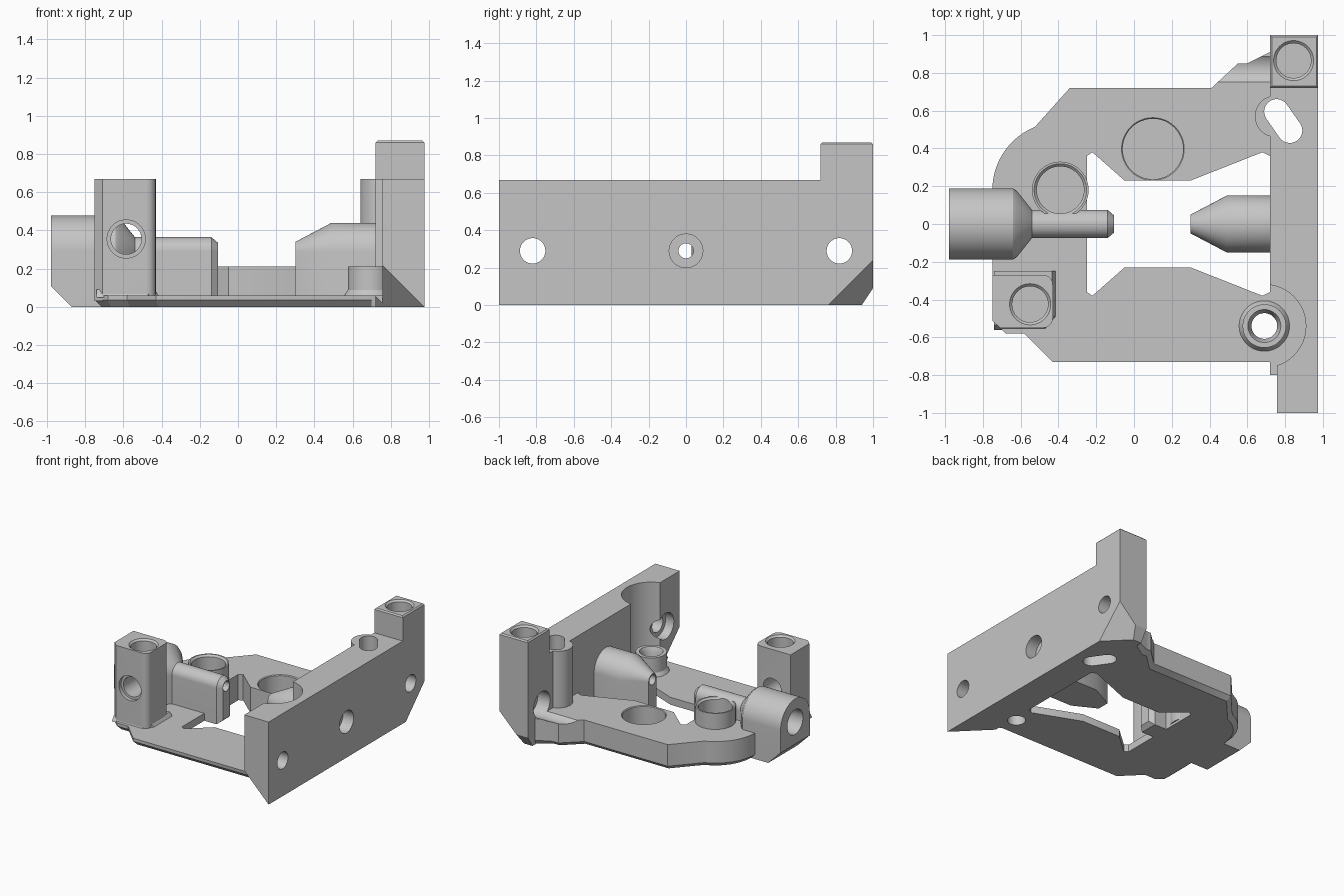
import bpy, bmesh
from math import cos, sin, pi, radians
from mathutils import Vector

if "Cube" in bpy.data.objects:
    bpy.data.objects.remove(bpy.data.objects["Cube"])

grey = bpy.data.materials.new("plain_grey")
grey.use_nodes = True
grey.diffuse_color = (0.56, 0.56, 0.56, 1)
grey.node_tree.nodes["Principled BSDF"].inputs["Base Color"].default_value = (0.56, 0.56, 0.56, 1)


def finish(name, bm):
    bmesh.ops.recalc_face_normals(bm, faces=bm.faces)
    mesh = bpy.data.meshes.new(name)
    bm.to_mesh(mesh)
    bm.free()
    ob = bpy.data.objects.new(name, mesh)
    bpy.context.collection.objects.link(ob)
    mesh.materials.append(grey)
    return ob


def loft(name, rings):
    """Skin a row of equal rings and cap both ends."""
    bm = bmesh.new()
    rows = [[bm.verts.new(p) for p in ring] for ring in rings]
    for a, b in zip(rows, rows[1:]):
        for i in range(len(a)):
            j = (i + 1) % len(a)
            bm.faces.new((a[i], a[j], b[j], b[i]))
    bm.faces.new(rows[0])
    bm.faces.new(rows[-1])
    return finish(name, bm)


def prism(name, outline, z0, z1):
    return loft(name, [[(x, y, z) for x, y in outline] for z in (z0, z1)])


def box(name, lo, hi):
    return prism(name, [(lo[0], lo[1]), (hi[0], lo[1]), (hi[0], hi[1]), (lo[0], hi[1])], lo[2], hi[2])


def rod(name, p, q, r1, r2=None, n=48):
    """Cylinder or cone from p to q."""
    p, q = Vector(p), Vector(q)
    turn = (q - p).to_track_quat('Z', 'Y')
    circle = [turn @ Vector((cos(2 * pi * i / n), sin(2 * pi * i / n), 0)) for i in range(n)]
    return loft(name, [[c * r + o for c in circle] for o, r in ((p, r1), (q, r2 or r1))])


def arch_body(name, sections, axis_z=0.29, n=28):
    """Round-topped body along x; sections are (x, radius, bottom)."""
    rings = []
    for x, r, low in sections:
        ring = [(x, r * cos(pi * i / n), axis_z + r * sin(pi * i / n)) for i in range(n + 1)]
        rings.append(ring + [(x, -r, low), (x, r, low)])
    return loft(name, rings)


def cut(cutter, *targets):
    cutter.hide_render = True
    for ob in targets:
        mod = ob.modifiers.new("cut", 'BOOLEAN')
        mod.operation, mod.solver, mod.object = 'DIFFERENCE', 'EXACT', cutter
        bpy.context.view_layer.objects.active = ob
        bpy.ops.object.modifier_apply(modifier=mod.name)
    bpy.data.objects.remove(cutter)


def socket(x, y, floor, top, r, *targets, rim=0.014):
    """Blind vertical hole with a chamfered mouth."""
    cut(rod("socket_cutter", (x, y, floor), (x, y, top + 0.3), r), *targets)
    cut(rod("rim_cutter", (x, y, top - rim), (x, y, top + rim), r, r + 2 * rim), targets[0])


def edit(ob, action):
    bm = bmesh.new()
    bm.from_mesh(ob.data)
    action(bm)
    bmesh.ops.recalc_face_normals(bm, faces=bm.faces)
    bm.to_mesh(ob.data)
    bm.free()


def bevel_where(ob, rule, size, segments=1):
    def action(bm):
        chosen = [e for e in bm.edges if rule(e.verts[0].co, e.verts[1].co)]
        bmesh.ops.bevel(bm, geom=chosen, offset=size, segments=segments, profile=0.5, affect='EDGES')
    edit(ob, action)


def slice_off(ob, point, normal):
    def action(bm):
        geom = bm.verts[:] + bm.edges[:] + bm.faces[:]
        bmesh.ops.bisect_plane(bm, geom=geom, plane_co=point, plane_no=normal, clear_outer=True)
        bmesh.ops.holes_fill(bm, edges=[e for e in bm.edges if e.is_boundary])
    edit(ob, action)


# Base plate: thick rear half with a rounded corner, thin front half
arc = [(-0.39 + 0.36 * cos(radians(a)), 0.18 + 0.36 * sin(radians(a))) for a in range(112, 181, 4)]
rear_plate = prism("rear_plate", [(0.75, 0), (0.75, 0.91), (0.72, 0.91), (0.6, 0.85), (0.55, 0.85),
                                  (0.41, 0.72), (-0.34, 0.72)] + arc + [(-0.75, 0)], 0, 0.21)
front_plate = prism("front_plate", [(-0.75, 0), (-0.75, -0.51), (-0.68, -0.58), (-0.58, -0.58),
                                    (-0.43, -0.73), (0.7, -0.73), (0.76, -0.73), (0.76, 0)], 0, 0.06)
for plate in (rear_plate, front_plate):
    bevel_where(plate, lambda a, b: max(a.z, b.z) < 0.01 and abs(a.y + b.y) > 0.02
                and (a.x + b.x) / 2 < 0.68, 0.035)

# Central opening, mirrored front to back
half = [(-0.25, 0.36), (-0.22, 0.38), (-0.05, 0.23), (0.3, 0.23), (0.68, 0.38), (0.72, 0.36)]
opening = half + [(x, -y) for x, y in reversed(half)]
cut(prism("opening_cutter", opening, -0.1, 0.5), rear_plate, front_plate)

# Side wall with raised tower and slanted lower corners
side = [(-1, 0), (1, 0), (1, 0.87), (0.72, 0.87), (0.72, 0.67), (-1, 0.67)]
wall = loft("side_wall", [[(x, y, z) for y, z in side] for x in (0.72, 0.975)])
bevel_where(wall, lambda a, b: min(a.z, b.z) > 0.86, 0.01)
slice_off(wall, (0.975, -1, 0), (-1, -1, -1))
slice_off(wall, (0.975, 0.76, 0), (1, 1, -1))
slice_off(wall, (0.975, 0.94, 0), (0, 3, -2))
cut(box("relief_cutter", (0.6, -1.1, -0.1), (0.757, -0.8, 1)), wall)
cut(box("upper_relief_cutter", (0.6, -0.81, 0.06), (0.757, -0.73, 1)), wall)
cut(rod("pocket_cutter", (0.69, -0.54, 0.06), (0.69, -0.54, 1), 0.22), wall)

# Slotted column on the wall
column = rod("slot_column", (0.75, 0.57, 0.02), (0.75, 0.57, 0.67), 0.11)
slot = []
for x, y, start in ((0.755, 0.595, 35), (0.825, 0.495, 215)):
    slot += [(x + 0.066 * cos(radians(start + a)), y + 0.066 * sin(radians(start + a)))
             for a in range(0, 181, 12)]
cut(prism("slot_cutter", slot, -0.1, 1), column, wall, rear_plate)

# Front boss with flared foot
boss = rod("front_boss", (0.69, -0.54, 0.03), (0.69, -0.54, 0.21), 0.115)
foot = rod("boss_foot", (0.69, -0.54, 0.05), (0.69, -0.54, 0.09), 0.14, 0.114)
cut(rod("boss_hole", (0.69, -0.54, -0.1), (0.69, -0.54, 0.5), 0.068), boss, foot, front_plate, wall)
cut(rod("boss_countersink", (0.69, -0.54, 0.17), (0.69, -0.54, 0.22), 0.068, 0.092), boss)

# Corner post with flared foot
post = prism("corner_post", [(-0.75, -0.27), (-0.75, -0.51), (-0.71, -0.55), (-0.43, -0.55),
                             (-0.43, -0.27)], 0.03, 0.67)
bevel_where(post, lambda a, b: abs(a.z - b.z) > 0.3 and a.x > -0.5, 0.05, 5)
post_foot = loft("post_foot", [[(-0.74, -0.25, z), (-0.74, -0.52 - d, z), (-0.47, -0.52 - d, z),
                                (-0.45 + d, -0.49, z), (-0.45 + d, -0.25, z)]
                               for z, d in ((0.05, 0.04), (0.09, 0.015))])
socket(-0.55, -0.425, 0.5, 0.67, 0.095, post)
cut(rod("post_cross_hole", (-0.585, -0.7, 0.355), (-0.585, -0.2, 0.355), 0.08), post)
cut(rod("post_counterbore", (-0.585, -0.7, 0.355), (-0.585, -0.52, 0.355), 0.1), post)

# Stepped left holder and tapered right holder
left_holder = arch_body("left_holder", [(-0.98, 0.188, 0.11), (-0.87, 0.188, 0), (-0.64, 0.188, 0),
                                        (-0.62, 0.175, 0), (-0.54, 0.075, 0), (-0.14, 0.075, 0),
                                        (-0.105, 0.045, 0.03)])
right_holder = arch_body("right_holder", [(0.3, 0.05, 0.03), (0.49, 0.15, 0.03), (0.73, 0.15, 0.03)])
cut(rod("left_counterbore", (-1.1, 0, 0.29), (-0.8, 0, 0.29), 0.1), left_holder)
cut(rod("wall_counterbore", (0.88, 0, 0.29), (1.1, 0, 0.29), 0.09), wall)

# Ring socket and round recess in the rear plate
ring = rod("ring_socket", (-0.39, 0.18, 0.02), (-0.39, 0.18, 0.34), 0.15)
socket(-0.39, 0.18, 0.06, 0.34, 0.125, ring, rear_plate, left_holder)
socket(0.1, 0.397, 0.05, 0.21, 0.16, rear_plate, rim=0.006)
cut(rod("axis_hole", (-1.1, 0, 0.29), (1.1, 0, 0.29), 0.04), left_holder, right_holder, wall)

# Wall screw holes, countersunk on the inner side, and the tower hole
for y in (-0.82, 0.82):
    cut(rod("screw_hole", (0.5, y, 0.29), (1.1, y, 0.29), 0.068), wall)
    cut(rod("screw_counterbore", (0.3, y, 0.29), (0.83, y, 0.29), 0.105), wall, rear_plate)
socket(0.845, 0.865, 0.68, 0.87, 0.092, wall)

# Smooth the round faces, keep edges sharp
bpy.ops.object.select_all(action='DESELECT')
for ob in (rear_plate, front_plate, wall, column, boss, foot, post, post_foot,
           left_holder, right_holder, ring):
    ob.select_set(True)
    bpy.context.view_layer.objects.active = ob
bpy.ops.object.shade_smooth_by_angle(angle=radians(30))
